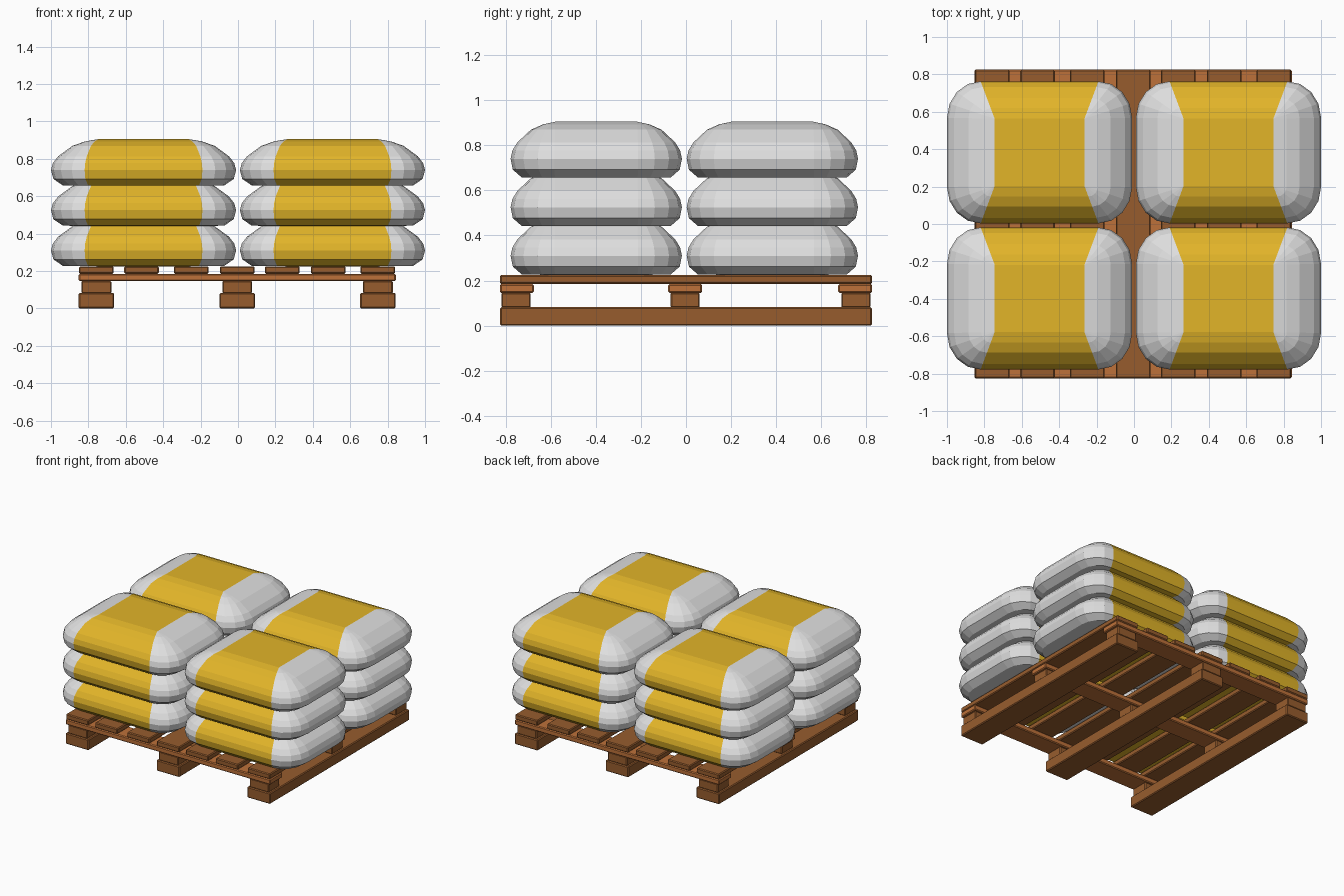
import bpy
import bmesh
from math import cos, sin, pi

if "Cube" in bpy.data.objects:
    bpy.data.objects.remove(bpy.data.objects["Cube"])


def material(name, rgb):
    m = bpy.data.materials.new(name)
    m.use_nodes = True
    m.diffuse_color = (*rgb, 1)
    m.node_tree.nodes["Principled BSDF"].inputs["Base Color"].default_value = (*rgb, 1)
    return m


WOOD = material("dark wood", (0.31, 0.108, 0.027))
PALE_WOOD = material("light wood", (0.51, 0.165, 0.041))
SACK = material("sack white", (0.74, 0.74, 0.74))
BAND = material("band yellow", (0.76, 0.46, 0.022))


def add_object(name, bm, mats):
    mesh = bpy.data.meshes.new(name)
    bm.to_mesh(mesh)
    bm.free()
    for m in mats:
        mesh.materials.append(m)
    obj = bpy.data.objects.new(name, mesh)
    bpy.context.collection.objects.link(obj)
    return obj


def board(name, x, y, z0, z1, width, depth, mat):
    bm = bmesh.new()
    bmesh.ops.create_cube(bm, size=1)
    bmesh.ops.scale(bm, vec=(width, depth, z1 - z0), verts=bm.verts)
    obj = add_object(name, bm, [mat])
    obj.location = (x, y, (z0 + z1) / 2)
    bevel = obj.modifiers.new("worn edges", "BEVEL")
    bevel.width = 0.006
    bevel.segments = 1


# Pallet: runners, blocks, cross boards and deck
XS, YS = (-0.757, -0.004, 0.748), (-0.75, -0.004, 0.75)
for x in XS:
    board("runner", x, 0, 0, 0.082, 0.19, 1.65, WOOD)
    for y in YS:
        board("block", x, y * 1.005, 0.08, 0.147, 0.16, 0.13, WOOD)
for y in YS:
    board("cross_board", -0.004, y, 0.145, 0.185, 1.695, 0.15, PALE_WOOD)
for x in (-0.757, -0.516, -0.25, -0.004, 0.237, 0.483, 0.748):
    board("deck_board", x, 0, 0.185, 0.225, 0.185, 1.65, WOOD)

# Sack: each level spreads from the flat top rectangle to the full rounded outline
LEVELS = [(0, 0), (0.75, 0.002), (0.95, 0.037), (1, 0.085), (0.96, 0.122),
          (0.85, 0.158), (0.55, 0.214), (0.28, 0.238), (0, 0.25)]
FLAT_X, FLAT_Y, SIDE_X, END_Y = 0.24, 0.18, 0.315, 0.185
HALF_X, HALF_Y = 0.495, 0.38
STEPS = 4


def outline(spread):
    corner = []
    for i in range(STEPS + 1):
        a = pi / 2 * i / STEPS
        full_x = SIDE_X + (HALF_X - SIDE_X) * cos(a)
        full_y = END_Y + (HALF_Y - END_Y) * sin(a)
        corner.append((FLAT_X + (full_x - FLAT_X) * spread,
                       FLAT_Y + (full_y - FLAT_Y) * spread))
    back = corner[::-1]
    return (corner + [(-x, y) for x, y in back]
            + [(-x, -y) for x, y in corner] + [(x, -y) for x, y in back])


def sack(name, x, y, z):
    bm = bmesh.new()
    rings = [[bm.verts.new((px, py, h)) for px, py in outline(s)] for s, h in LEVELS]
    n = len(rings[0])
    for low, high in zip(rings, rings[1:]):
        for i in range(n):
            j = (i + 1) % n
            face = bm.faces.new((low[i], low[j], high[j], high[i]))
            # the long sides between the corners carry the band
            face.material_index = int(i in (STEPS, 3 * STEPS + 2))
    for ring in (rings[0][::-1], rings[-1]):
        bm.faces.new(ring).material_index = 1
    bmesh.ops.remove_doubles(bm, verts=bm.verts, dist=0.0005)
    bmesh.ops.recalc_face_normals(bm, faces=bm.faces)
    add_object(name, bm, [SACK, BAND]).location = (x, y, z)


for side, x in (("right", -0.505), ("left", 0.505)):
    for end, y in (("front", -0.398), ("back", 0.383)):
        for layer in range(3):
            sack(f"{end}_{side}_sack", x, y, 0.225 + 0.215 * layer)
